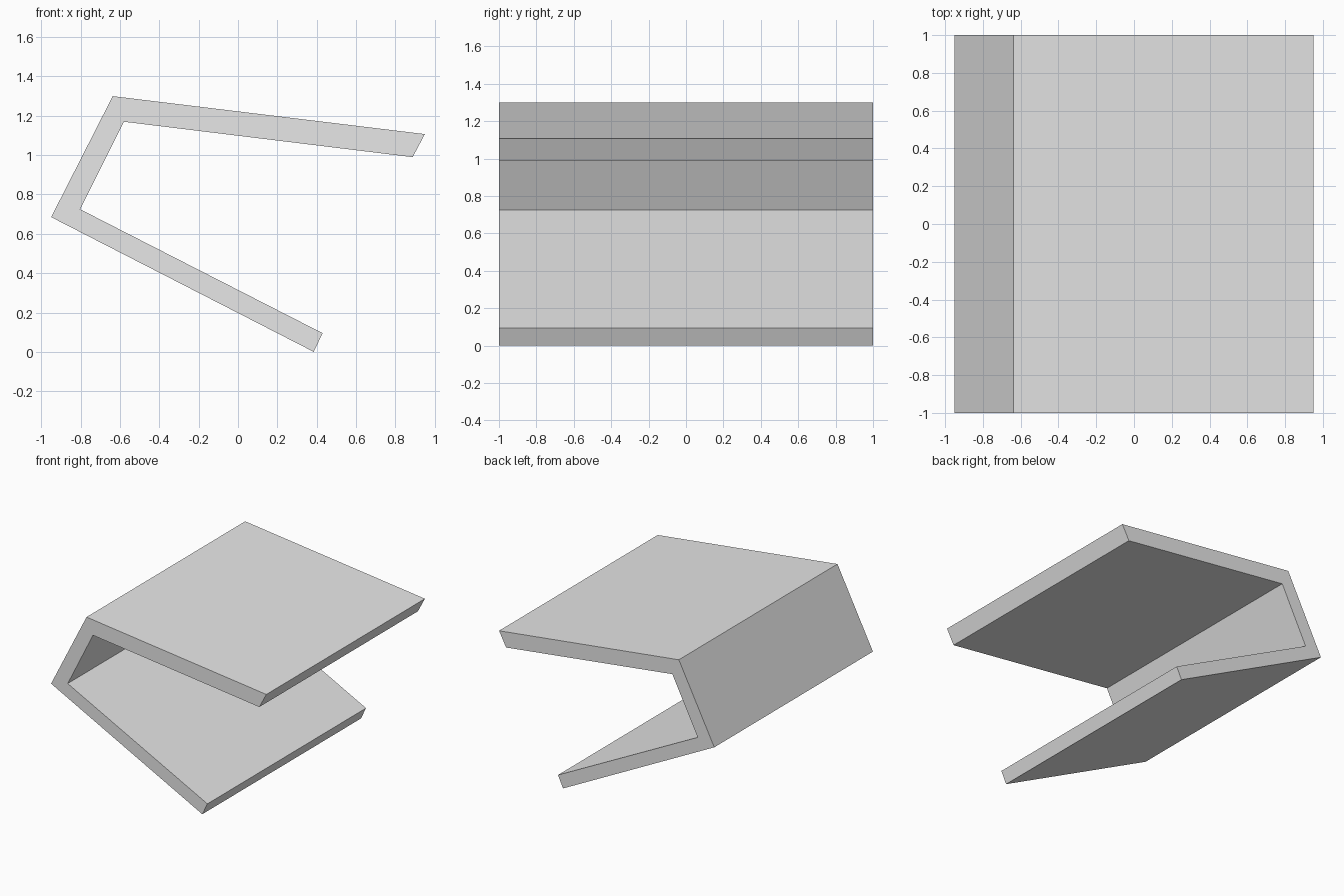
import bpy
import bmesh
from mathutils import Vector

if "Cube" in bpy.data.objects:
    bpy.data.objects.remove(bpy.data.objects["Cube"], do_unlink=True)

# Single plain grey
grey = bpy.data.materials.new("light_grey")
grey.use_nodes = True
grey.diffuse_color = (0.8, 0.8, 0.8, 1)
grey.node_tree.nodes["Principled BSDF"].inputs["Base Color"].default_value = (0.8, 0.8, 0.8, 1)

# Side profile (x, z): outer edge from upper tip to lower tip, then inner edge back
outer = [(0.95, 1.107), (-0.637, 1.3), (-0.95, 0.685), (0.385, 0.0)]
inner = [(0.43, 0.095), (-0.803, 0.725), (-0.58, 1.17), (0.888, 0.99)]

# Folded panel: the profile pushed through the full depth
bm = bmesh.new()
side = bm.faces.new([bm.verts.new((x, -1, z)) for x, z in outer + inner])
pushed = bmesh.ops.extrude_face_region(bm, geom=[side], use_keep_orig=True)
bmesh.ops.translate(bm, vec=Vector((0, 2, 0)),
                    verts=[v for v in pushed["geom"] if isinstance(v, bmesh.types.BMVert)])
bmesh.ops.recalc_face_normals(bm, faces=bm.faces)

mesh = bpy.data.meshes.new("folded_panel")
bm.to_mesh(mesh)
bm.free()
mesh.materials.append(grey)
panel = bpy.data.objects.new("folded_panel", mesh)
bpy.context.scene.collection.objects.link(panel)
